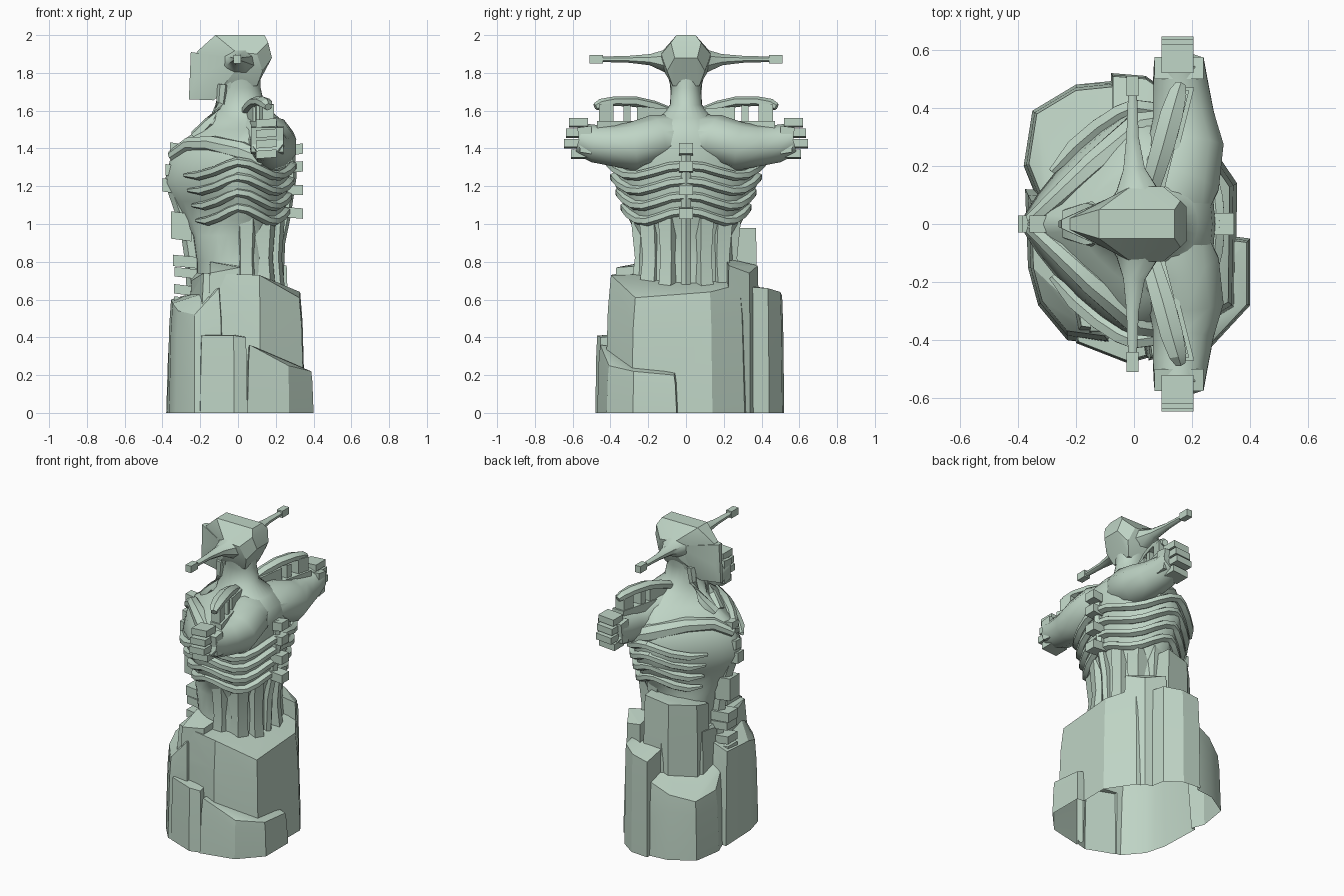
import bpy, bmesh
from math import sin, cos, pi
from mathutils import Vector

cube = bpy.data.objects.get("Cube")
if cube:
    bpy.data.objects.remove(cube, do_unlink=True)

stone = bpy.data.materials.new("sage stone")
stone.use_nodes = True
colour = (0.52, 0.66, 0.56, 1)
stone.diffuse_color = colour
stone.node_tree.nodes["Principled BSDF"].inputs["Base Color"].default_value = colour


def shade(ob, angle):
    bpy.ops.object.select_all(action='DESELECT')
    ob.select_set(True)
    bpy.context.view_layer.objects.active = ob
    bpy.ops.object.shade_smooth_by_angle(angle=angle * pi / 180)


def finish(name, bm, mirror=False, angle=35):
    bmesh.ops.recalc_face_normals(bm, faces=bm.faces[:])
    mesh = bpy.data.meshes.new(name)
    bm.to_mesh(mesh)
    bm.free()
    mesh.materials.append(stone)
    ob = bpy.data.objects.new(name, mesh)
    bpy.context.scene.collection.objects.link(ob)
    if mirror:
        m = ob.modifiers.new("both sides", 'MIRROR')
        m.use_axis = (False, True, False)
        m.use_mirror_merge = False
    shade(ob, angle)
    return ob


def loft(name, rings, mirror=False, angle=35):
    bm = bmesh.new()
    loops = [[bm.verts.new(p) for p in ring] for ring in rings]
    n = len(loops[0])
    for a, b in zip(loops, loops[1:]):
        for i in range(n):
            bm.faces.new((a[i], a[(i + 1) % n], b[(i + 1) % n], b[i]))
    bm.faces.new(loops[0])
    bm.faces.new(loops[-1])
    return finish(name, bm, mirror, angle)


def tube(name, path, sizes, sides=8, mirror=False, angle=35):
    """Sweep an ellipse (side, height) along a path."""
    pts = [Vector(p) for p in path]
    rings = []
    for i, p in enumerate(pts):
        way = (pts[min(i + 1, len(pts) - 1)] - pts[max(i - 1, 0)]).normalized()
        ref = Vector((0, 0, 1)) if abs(way.z) < 0.9 else Vector((1, 0, 0))
        side = way.cross(ref).normalized()
        up = side.cross(way)
        w, h = sizes[i]
        angles = [2 * pi * (k + 0.5) / sides for k in range(sides)]
        rings.append([p + side * w * cos(a) + up * h * sin(a) for a in angles])
    return loft(name, rings, mirror, angle)


def hull(name, points, both=False, mirror=False):
    bm = bmesh.new()
    for x, y, z in points:
        bm.verts.new((x, y, z))
        if both:
            bm.verts.new((x, -y, z))
    bmesh.ops.convex_hull(bm, input=bm.verts[:])
    bmesh.ops.delete(bm, geom=[v for v in bm.verts if not v.link_faces], context='VERTS')
    return finish(name, bm, mirror, 25)


def block(name, centre, size, lean=0, mirror=False):
    """Box whose +x end is shifted up by lean."""
    c, (sx, sy, sz) = Vector(centre), size
    pts = [c + Vector((x * sx, y * sy, z * sz + x * lean)) / 2
           for x in (-1, 1) for y in (-1, 1) for z in (-1, 1)]
    return hull(name, pts, mirror=mirror)


def rock(name, outline, taper):
    cx = sum(p[0] for p in outline) / len(outline)
    cy = sum(p[1] for p in outline) / len(outline)
    pts = []
    for x, y, top in outline:
        for t, z in ((1, 0), ((1 + taper) / 2, top * .75), (taper, top)):
            pts.append((cx + (x - cx) * t, cy + (y - cy) * t, z))
    return hull(name, pts)


# Rock pedestal: tapered boulders fused into one shell, open underneath
pedestal = rock("rock_pedestal", [(-.2, -.38, .74), (.12, -.43, .73), (.35, -.29, .61), (.355, .14, .64),
                                  (.24, .31, .68), (-.08, .39, .74), (-.27, .2, .74), (-.27, -.1, .7)], .92)
boulders = [
    rock("side_rock", [(.4, -.05, .2), (.4, -.28, .22), (.27, -.42, .25), (.05, -.47, .36), (0, 0, .3)], .93),
    rock("front_slab", [(-.2, -.41, .41), (-.02, -.48, .41), (.05, -.46, .4), (0, -.15, .42), (-.22, -.2, .42)], .93),
    rock("corner_rock", [(-.375, .12, .6), (-.365, -.15, .58), (-.33, -.28, .54), (-.23, -.4, .52),
                         (-.08, -.42, .66), (0, .1, .7)], .86),
    rock("rear_corner", [(-.38, .2, .4), (-.35, .39, .38), (-.2, .48, .42), (0, .5, .5), (.05, .1, .6), (-.3, 0, .5)], .9),
    rock("rear_slab", [(-.08, .52, .62), (.04, .51, .64), (.14, .44, .66), (.2, .1, .68), (-.08, .1, .7)], .94),
    rock("rear_spire", [(.06, .39, .78), (.2, .34, .74), (.27, .22, .78), (.06, .2, .82)], .9),
    rock("tall_column", [(-.25, .1, .9), (-.25, .23, .93), (-.12, .36, .95), (.05, .38, .98), (.08, .15, .98)], .93),
    rock("front_spire", [(-.16, -.38, .74), (.02, -.38, .77), (.02, -.2, .78), (-.16, -.2, .8)], .88)]
for b in boulders:
    m = pedestal.modifiers.new("fuse", 'BOOLEAN')
    m.operation, m.solver, m.object = 'UNION', 'EXACT', b
    bpy.context.view_layer.objects.active = pedestal
    bpy.ops.object.modifier_apply(modifier=m.name)
    bpy.data.objects.remove(b, do_unlink=True)
bm = bmesh.new()
bm.from_mesh(pedestal.data)
under = [f for f in bm.faces if f.calc_center_median().z < .004 and abs(f.normal.z) > .9]
bmesh.ops.delete(bm, geom=under, context='FACES')
bm.to_mesh(pedestal.data)
bm.free()
shade(pedestal, 25)


# Torso and neck: straight-sided wedge toward -x, rounded toward +x
def torso_ring(z, x0, x1, half, n=28):
    mid = x1 - (x1 - x0) * 0.45
    wedge = .9 if z < 1 or z > 1.6 else 1.6
    ring = []
    for k in range(n):
        a = 2 * pi * k / n
        c, s = cos(a), sin(a)
        if c >= 0:
            x, y = mid + (x1 - mid) * c ** 0.9, s
        else:
            x, y = mid + (x0 - mid) * (-c) ** wedge, s * abs(s) ** (wedge - 1)
        ring.append((x, half * y, z))
    return ring


sections = [(.66, -.22, .21, .27), (.8, -.22, .21, .26), (.94, -.24, .21, .26), (1.02, -.29, .24, .3),
            (1.12, -.34, .26, .34), (1.22, -.39, .27, .38), (1.34, -.36, .28, .38), (1.43, -.31, .28, .34),
            (1.5, -.21, .27, .25), (1.56, -.15, .22, .15), (1.63, -.12, .14, .085), (1.72, -.1, .12, .08),
            (1.8, -.1, .12, .1)]
loft("torso", [torso_ring(*s) for s in sections], angle=50)

# Ribs sag from the back ridge, rise at the flank and run to the breast
for i in range(4):
    z0, half, x1 = 1.07 + .08 * i, .32 + .027 * i, .25 + .012 * i
    path, sizes = [], []
    for k in range(12):
        a = .8 * pi * k / 11
        c, s = cos(a), sin(a)
        x, y = (x1 * c, s) if c > 0 else (-(.3 + .03 * i) * (-c) ** 1.5, s ** 1.5)
        path.append((x, half * y, z0 - .07 * sin(2 * a) ** 2 + .02 * s))
        w = 1 if k < 11 else .4
        sizes.append((.032 * w, .026 * w))
    tube(f"rib_{i + 1}", path, sizes, sides=6, mirror=True)

# Collar ridges over the chest and cords up the neck
tube("collar_ridge", [(-.35, .01, 1.36), (-.26, .09, 1.42), (-.14, .2, 1.42), (.02, .33, 1.38), (.14, .36, 1.33)],
     [(.03, .03), (.04, .04), (.05, .05), (.06, .06), (.04, .05)], mirror=True)
tube("neck_cord", [(-.22, .02, 1.46), (-.15, .05, 1.54), (-.09, .055, 1.64), (-.08, .06, 1.74)],
     [(.04, .04), (.03, .03), (.025, .025), (.03, .03)], sides=6, mirror=True)

# Knobs along the back and breast
for i, z in enumerate((1.06, 1.18, 1.3, 1.39)):
    block(f"back_knob_{i + 1}", (.28, 0, z), (.13, .075, .055), lean=.01 * (i - 1))
tube("back_column", [(.21, 0, .68), (.22, 0, .9), (.25, 0, 1.05), (.28, 0, 1.25), (.27, 0, 1.42)],
     [(.03, .03)] * 5, sides=6)
knobs = [(-.31, 1.4, .1, .05), (-.33, 1.28, .11, .06), (-.35, 1.2, .1, .07), (-.3, 1.02, .11, .08),
         (-.3, .95, .11, .07), (-.27, .8, .15, .06), (-.27, .74, .13, .05), (-.28, .65, .12, .05), (-.28, .58, .12, .06)]
for i, (x, z, w, h) in enumerate(knobs):
    block(f"breast_knob_{i + 1}", (x, 0, z), (w, .06 if i < 3 else .1, h), lean=-.015)
tube("breast_column", [(-.22, 0, .6), (-.23, 0, .8), (-.26, 0, 1.0), (-.33, 0, 1.2)],
     [(.04, .05)] * 4, sides=6)

# Upright folds around the back of the waist
for i in range(3):
    a = pi * (.13 + .15 * i)
    x, y = .2 * cos(a), .235 * sin(a)
    wide = .06 + .01 * (i % 2)
    tube(f"waist_fold_{i + 1}", [(x * 1.06, y * 1.08, .62), (x, y, .82), (x * 1.04, y * 1.06, 1.03)],
         [(wide, wide), (wide * .85, wide * .85), (wide, wide)], sides=5, mirror=True, angle=25)

# Arms stretched out to each side, ending in fists
tube("arm", [(.1, .05, 1.46), (.15, .16, 1.45), (.18, .28, 1.41), (.17, .38, 1.415), (.16, .48, 1.425), (.155, .56, 1.45)],
     [(.15, .12), (.155, .13), (.135, .13), (.11, .11), (.1, .1), (.09, .085)], sides=10, mirror=True, angle=40)
hull("fist", [(x, y, z) for x in (.07, .24) for y, z in ((.5, 1.37), (.56, 1.38), (.575, 1.51), (.5, 1.52))], mirror=True)
for i, reach in enumerate((.61, .645, .635, .62)):
    block(f"finger_{i + 1}", (.15, reach - .05, 1.37 + .055 * i), (.11, .1, .042), lean=.008, mirror=True)

# Crests standing on the arms, each pierced by two small windows
tube("crest_arch", [(.05, .1, 1.6), (.07, .17, 1.625), (.1, .27, 1.648), (.13, .38, 1.65), (.15, .45, 1.635), (.16, .48, 1.62)],
     [(.035, .025), (.04, .028), (.045, .028), (.045, .025), (.035, .028), (.02, .02)], sides=6, mirror=True, angle=25)
for i, (y0, y1) in enumerate(((.1, .26), (.295, .33), (.385, .46))):
    hull(f"crest_post_{i + 1}", [(x + y * .25, y, z) for x in (.015, .075) for y, z in
                                 ((y0, 1.48), (y1, 1.48), (y0, 1.6 + y0 * .1), (y1, 1.61 + y1 * .05))], mirror=True)
hull("crest_sill", [(x + y * .25, y, z) for x in (.01, .09) for y in (.15, .47) for z in (1.46, 1.545)], mirror=True)

# Head: faceted crown, sharp downturned face and long side horns
hull("crown", [(-.12, .05, 2), (.14, .05, 2), (.16, .08, 1.96), (.18, .06, 1.88), (.1, .13, 1.9), (-.01, .13, 1.91),
               (.13, .1, 1.81), (0, .13, 1.83), (-.22, .02, 1.91), (.1, .07, 1.73), (-.08, .07, 1.73)], both=True)
hull("face", [(-.25, .015, 1.91), (-.23, .025, 1.77), (-.26, .01, 1.66), (-.13, .04, 1.655),
              (-.02, .12, 1.88), (-.04, .075, 1.72)], both=True)
tube("horn", [(.01, .06, 1.86), (.01, .12, 1.865), (0, .19, 1.87), (-.005, .3, 1.872), (-.005, .46, 1.872)],
     [(.11, .09), (.075, .06), (.04, .032), (.023, .02), (.016, .015)], mirror=True, angle=45)
block("horn_tip", (-.005, .475, 1.872), (.04, .07, .045), mirror=True)
